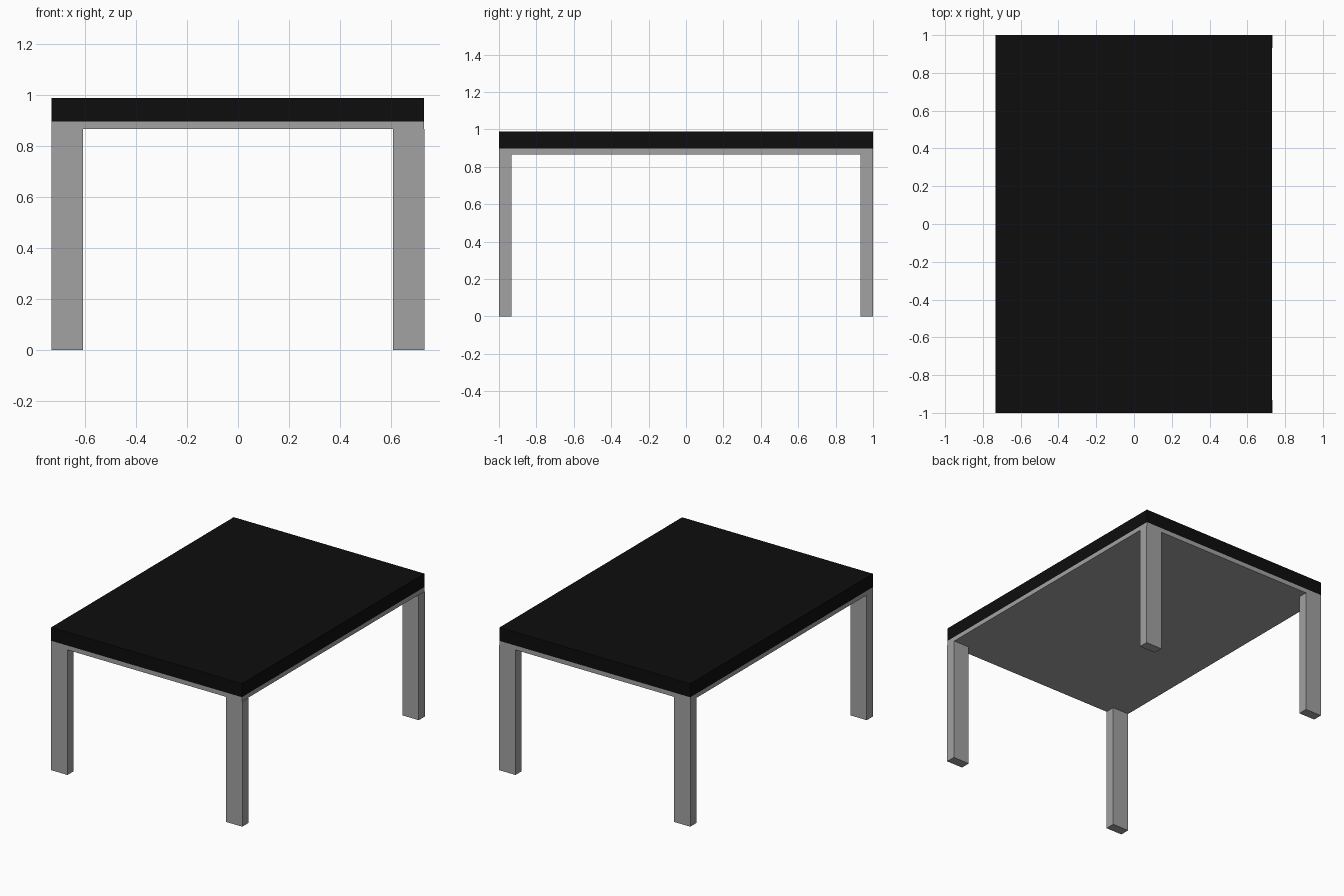
import bpy

if "Cube" in bpy.data.objects:
    bpy.data.objects.remove(bpy.data.objects["Cube"])

HALF_X, HALF_Y = 0.733, 1.0
FRAME_BOTTOM, FRAME_TOP, TABLE_TOP = 0.867, 0.897, 0.99
LEG_X, LEG_Y = 0.125, 0.067


def make_material(name, value):
    mat = bpy.data.materials.new(name)
    mat.diffuse_color = (value, value, value, 1.0)
    mat.use_nodes = True
    mat.node_tree.nodes["Principled BSDF"].inputs["Base Color"].default_value = mat.diffuse_color
    return mat


def make_box(name, low, high, mat):
    """Axis-aligned box between two opposite corners."""
    centre = [(a + b) / 2 for a, b in zip(low, high)]
    bpy.ops.mesh.primitive_cube_add(size=1, location=centre)
    obj = bpy.context.object
    obj.name = name
    obj.scale = [b - a for a, b in zip(low, high)]
    bpy.ops.object.transform_apply(location=False, rotation=False, scale=True)
    obj.data.materials.append(mat)
    return obj


black = make_material("black top", 0.004)
grey = make_material("grey metal", 0.36)

# Thick black table top, a hair short of the legs on the right
make_box("table_top", (-HALF_X, -HALF_Y, FRAME_TOP),
         (HALF_X - 0.003, HALF_Y, TABLE_TOP), black)

# Thin grey panel under the top
make_box("under_frame", (-HALF_X, -HALF_Y, FRAME_BOTTOM),
         (HALF_X - 0.003, HALF_Y, FRAME_TOP), grey)

# Four flat legs flush with the corners
for side, sx in (("left", -1), ("right", 1)):
    for end, sy in (("front", -1), ("back", 1)):
        xs = sorted((sx * HALF_X, sx * (HALF_X - LEG_X)))
        ys = sorted((sy * HALF_Y, sy * (HALF_Y - LEG_Y)))
        make_box(f"{end}_{side}_leg", (xs[0], ys[0], 0),
                 (xs[1], ys[1], FRAME_BOTTOM), grey)
